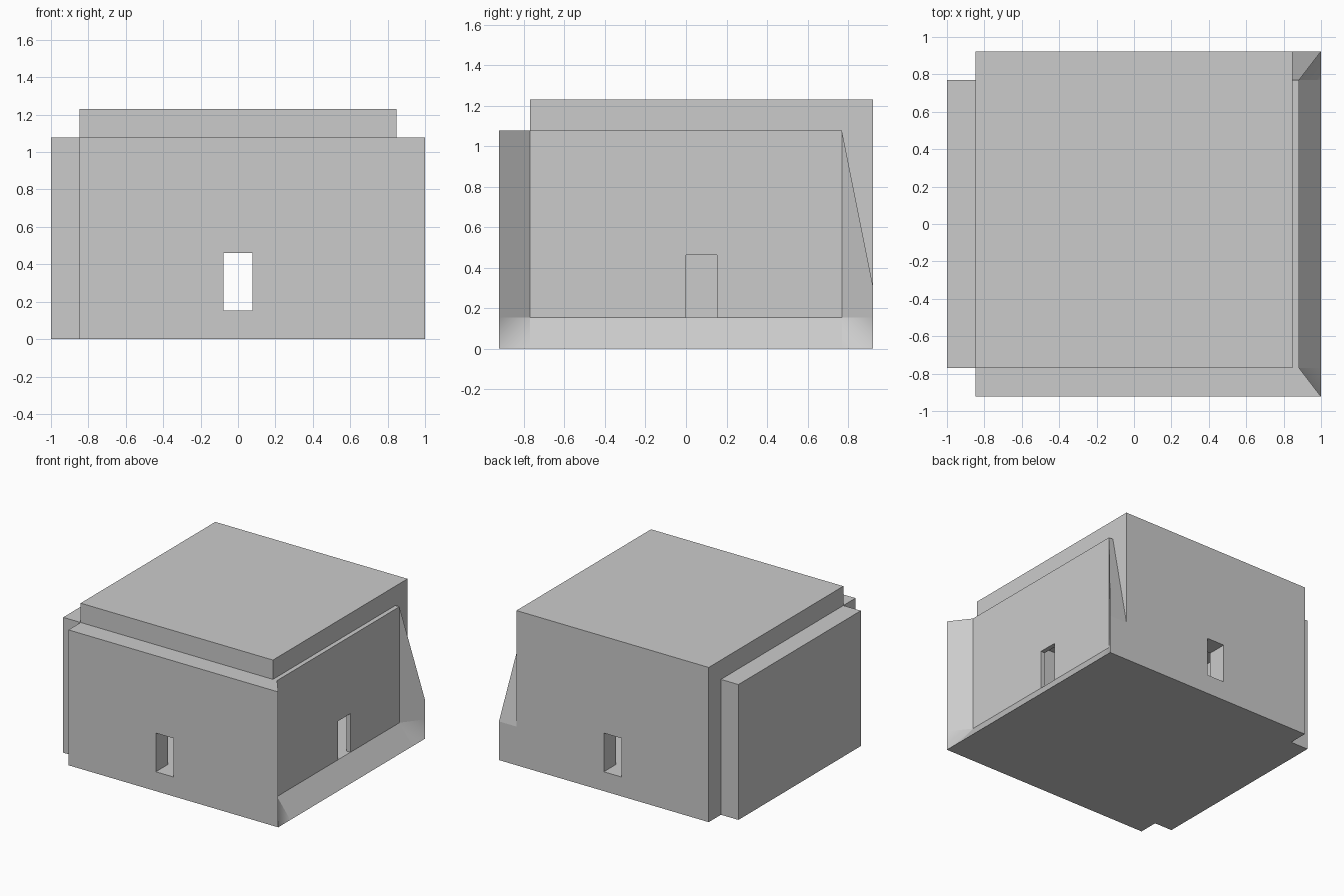
import bpy, bmesh

cube = bpy.data.objects.get("Cube")
if cube:
    bpy.data.objects.remove(cube, do_unlink=True)

U = 2 / 13                      # wall thickness module
X_IN, X_OUT, X_RIGHT = 5.5 * U, 6.5 * U, 0.882
Y_IN, Y_OUT = 5 * U, 6 * U
FLOOR, DOOR_TOP, WALL_TOP, ROOF_TOP = U, 3 * U, 7 * U, 8 * U

plaster = bpy.data.materials.new("light_grey")
plaster.use_nodes = True
GREY = (0.6, 0.6, 0.6, 1)
plaster.diffuse_color = GREY
plaster.node_tree.nodes["Principled BSDF"].inputs["Base Color"].default_value = GREY


def loft(name, ring_a, ring_b):
    """Solid between two matching outlines; only twisted corners stay soft."""
    bm = bmesh.new()
    a = [bm.verts.new(p) for p in ring_a]
    b = [bm.verts.new(p) for p in ring_b]
    bm.faces.new(a[::-1])
    bm.faces.new(b)
    soft = set()
    for i in range(len(a)):
        j = (i + 1) % len(a)
        quad = [a[i], a[j], b[j], b[i]]
        edge_a, edge_b = a[j].co - a[i].co, b[j].co - b[i].co
        if edge_a.normalized().cross(edge_b.normalized()).length > 0.1:
            # split from the outermost corner to the inner one
            if abs(a[i].co.y) > abs(a[j].co.y):
                tris, diagonal = ([quad[0], quad[1], quad[2]], [quad[0], quad[2], quad[3]]), (a[i], b[j])
            else:
                tris, diagonal = ([quad[0], quad[1], quad[3]], [quad[1], quad[2], quad[3]]), (a[j], b[i])
            for tri in tris:
                bm.faces.new(tri)
            soft.add(bm.edges.get(diagonal))
        else:
            bm.faces.new(quad)
    for edge in bm.edges:
        edge.smooth = edge in soft
    for face in bm.faces:
        face.smooth = True
    bmesh.ops.recalc_face_normals(bm, faces=bm.faces)
    mesh = bpy.data.meshes.new(name)
    bm.to_mesh(mesh)
    bm.free()
    mesh.materials.append(plaster)
    obj = bpy.data.objects.new(name, mesh)
    bpy.context.collection.objects.link(obj)


def block(name, x0, x1, y0, y1, z0, z1):
    outline = [(x0, y0), (x1, y0), (x1, y1), (x0, y1)]
    loft(name, [(x, y, z0) for x, y in outline], [(x, y, z1) for x, y in outline])


def doorway(start, end, d0, d1):
    """Wall outline, length by height, with a door cut up from the floor."""
    return [(start, FLOOR), (d0, FLOOR), (d0, DOOR_TOP), (d1, DOOR_TOP),
            (d1, FLOOR), (end, FLOOR), (end, WALL_TOP), (start, WALL_TOP)]


# Floor slab with notched left corners and a sloping right edge
def slab(right_edge, z):
    outline = [(-X_IN, -Y_OUT), (X_OUT, -Y_OUT), (right_edge, -Y_IN), (right_edge, Y_IN),
               (X_OUT, Y_OUT), (-X_IN, Y_OUT), (-X_IN, Y_IN), (-X_OUT, Y_IN),
               (-X_OUT, -Y_IN), (-X_IN, -Y_IN)]
    return [(x, y, z) for x, y in outline]


loft("floor_slab", slab(X_OUT, 0), slab(X_RIGHT, FLOOR))

# Front wall, mitred at its right end
loft("front_wall",
     [(x, -Y_OUT, z) for x, z in doorway(-X_IN, X_OUT, -U / 2, U / 2)],
     [(x, -Y_IN, z) for x, z in doorway(-X_IN, X_RIGHT, -U / 2, U / 2)])

# Back wall
back = doorway(-X_IN, X_IN, -U / 2, U / 2)
loft("back_wall", [(x, Y_IN, z) for x, z in back], [(x, Y_OUT, z) for x, z in back])

# Thin wall with the side door
side = doorway(-Y_IN, Y_IN, 0, U)
loft("door_side_wall", [(X_IN, y, z) for y, z in side], [(X_RIGHT, y, z) for y, z in side])

# Closed wall and roof
block("closed_side_wall", -X_OUT, -X_IN, -Y_IN, Y_IN, 0 + FLOOR, WALL_TOP)
block("roof", -X_IN, X_IN, -Y_IN, Y_OUT, WALL_TOP, ROOF_TOP)


# Sloping buttress at the back corner
def buttress(x, y, top):
    return [(X_IN, y, FLOOR), (x, y, FLOOR), (x, y, top), (X_IN, y, top)]


loft("corner_buttress", buttress(X_RIGHT, Y_IN, WALL_TOP), buttress(X_OUT, Y_OUT, 2 * U))
